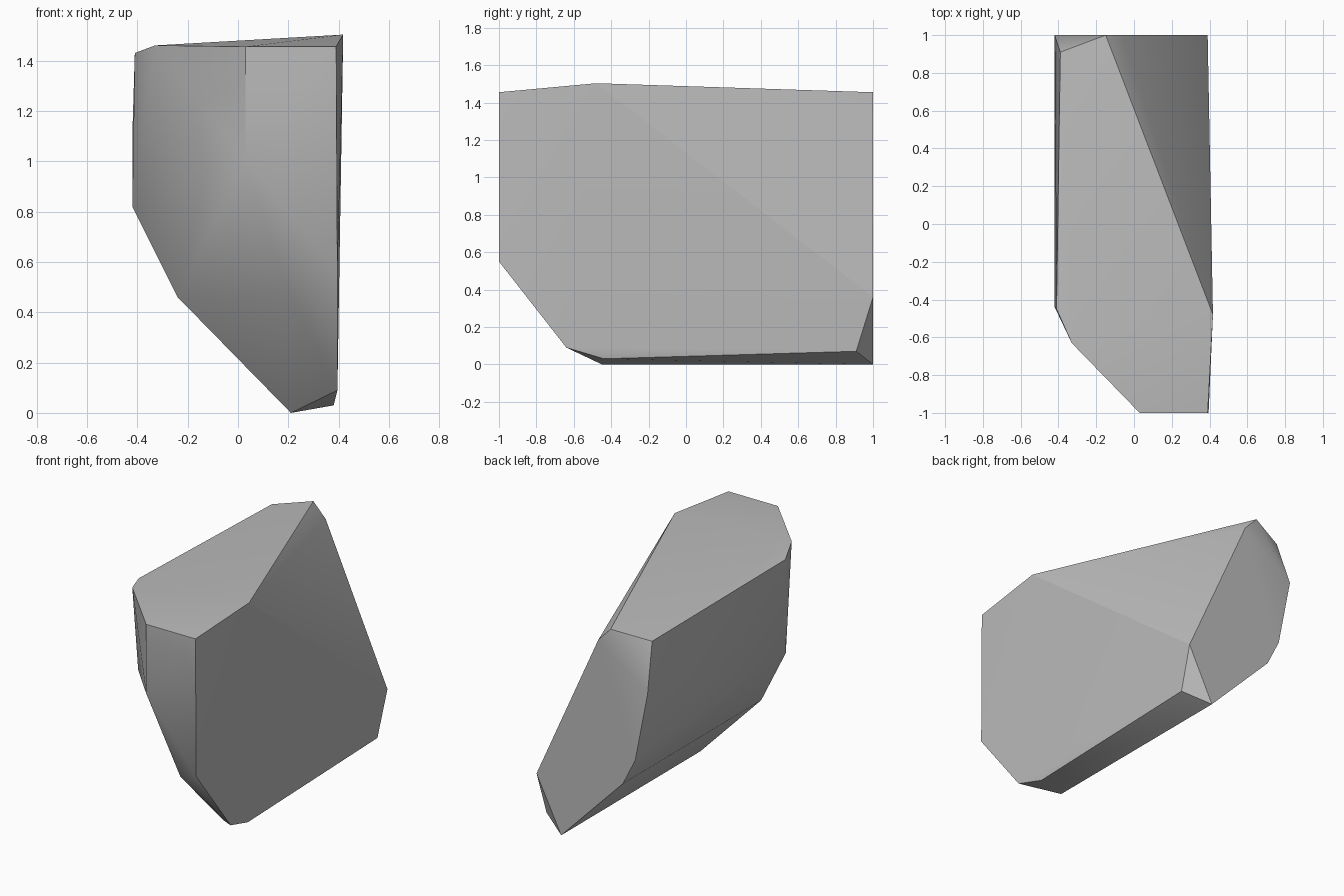
import bpy
import bmesh
import math

cube = bpy.data.objects.get("Cube")
if cube:
    bpy.data.objects.remove(cube, do_unlink=True)


def make_material(name, grey):
    material = bpy.data.materials.new(name)
    material.use_nodes = True
    colour = (grey, grey, grey, 1)
    material.diffuse_color = colour
    material.node_tree.nodes["Principled BSDF"].inputs["Base Color"].default_value = colour
    return material


# Corners of the boulder, grouped by the side they bound
front_corners = [(.03, -1, 1.455), (.39, -1, 1.455), (.395, -1, .55), (.03, -1, 1.0)]
back_corners = [(-.15, 1, 1.455), (-.06, 1, 1.36), (.39, 1, .36), (.21, 1, 0),
                (-.24, 1, .46), (-.33, 1, .64), (-.42, 1, 1.1)]
top_corners = [(.418, -.48, 1.503), (-.33, -.63, 1.46), (-.41, -.45, 1.43), (-.39, .91, 1.405)]
lower_corners = [(-.42, -.44, .82), (-.24, -.44, .46), (.21, -.9, .46), (.21, -.45, 0),
                 (.395, -.64, .09), (.38, -.44, .03), (.38, .91, .07)]

# Wrap the corners in a faceted convex skin
bm = bmesh.new()
for corner in front_corners + back_corners + top_corners + lower_corners:
    bm.verts.new(corner)
bmesh.ops.convex_hull(bm, input=bm.verts[:])
bmesh.ops.dissolve_limit(bm, angle_limit=math.radians(1),
                         verts=bm.verts[:], edges=bm.edges[:])
bmesh.ops.recalc_face_normals(bm, faces=bm.faces[:])
mesh = bpy.data.meshes.new("boulder")
bm.to_mesh(mesh)
bm.free()

boulder = bpy.data.objects.new("boulder", mesh)
bpy.context.collection.objects.link(boulder)
mesh.materials.append(make_material("stone grey", .5))

# Soft blends on shallow facets, crisp edges elsewhere
bpy.ops.object.select_all(action="DESELECT")
boulder.select_set(True)
bpy.context.view_layer.objects.active = boulder
bpy.ops.object.shade_smooth_by_angle(angle=math.radians(30))
